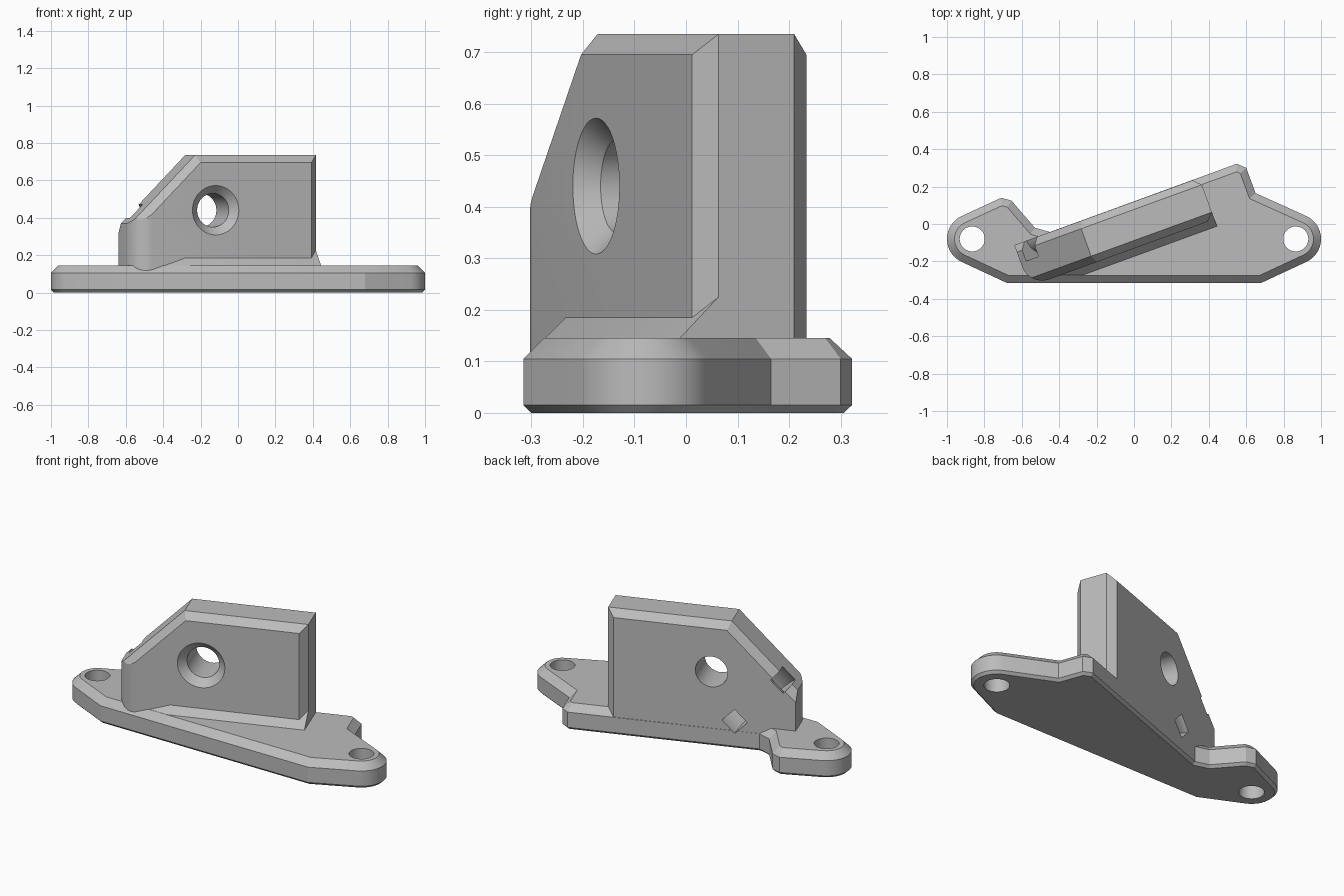
import bpy, bmesh
from math import radians, cos, sin, pi
from mathutils import Vector, Matrix

if "Cube" in bpy.data.objects:
    bpy.data.objects.remove(bpy.data.objects["Cube"], do_unlink=True)

grey = bpy.data.materials.new("plain grey")
grey.use_nodes = True
grey.diffuse_color = (0.5, 0.5, 0.5, 1)
grey.node_tree.nodes["Principled BSDF"].inputs["Base Color"].default_value = (0.5, 0.5, 0.5, 1)

TURN = Matrix.Rotation(radians(20), 4, "Z")   # wall frame: x along wall, y through it
FRONT, BACK, LEFT, END, TOP, BEV = -0.123, 0.113, -0.64, 0.413, 0.735, 0.04


def finish(name, bm, matrix=Matrix()):
    bm.transform(matrix)
    bmesh.ops.recalc_face_normals(bm, faces=bm.faces)
    mesh = bpy.data.meshes.new(name)
    bm.to_mesh(mesh)
    bm.free()
    mesh.materials.append(grey)
    ob = bpy.data.objects.new(name, mesh)
    bpy.context.collection.objects.link(ob)
    return ob


def convex(name, lo, hi, planes, matrix):
    """Box trimmed by planes (normal, distance)."""
    bm = bmesh.new()
    bmesh.ops.create_cube(bm, size=1)
    lo, hi = Vector(lo), Vector(hi)
    for v in bm.verts:
        v.co = Vector([(c + 0.5) * (b - a) + a for c, a, b in zip(v.co, lo, hi)])
    for n, d in planes:
        n = Vector(n)
        cut = bmesh.ops.bisect_plane(bm, geom=bm.verts[:] + bm.edges[:] + bm.faces[:], dist=1e-6,
                                     plane_co=n * d / n.length_squared, plane_no=n, clear_outer=True)
        edges = [e for e in cut["geom_cut"] if isinstance(e, bmesh.types.BMEdge)]
        if edges:
            bmesh.ops.holes_fill(bm, edges=[e for e in bm.edges if e.is_boundary], sides=0)
    return finish(name, bm, matrix)


def revolve(name, profile, matrix, steps=48):
    """Closed (radius, height) profile turned about z."""
    bm = bmesh.new()
    vs = [bm.verts.new((r, 0, h)) for r, h in profile]
    es = [bm.edges.new((a, b)) for a, b in zip(vs, vs[1:] + vs[:1]) if a.co.x + b.co.x > 0]
    bmesh.ops.spin(bm, geom=vs + es, axis=(0, 0, 1), cent=(0, 0, 0), angle=2 * pi, steps=steps)
    bmesh.ops.remove_doubles(bm, verts=bm.verts, dist=1e-5)
    return finish(name, bm, matrix)


def inset(points, d):
    """Mitred inward offset of an anticlockwise outline."""
    out = []
    for i, p in enumerate(points):
        a, b = (p - points[i - 1]).normalized(), (points[(i + 1) % len(points)] - p).normalized()
        na, nb = Vector((-a.y, a.x)), Vector((-b.y, b.x))
        out.append(p + (na + nb) * d / (1 + na.dot(nb)))
    return out


def cut(ob, cutters):
    bpy.context.view_layer.objects.active = ob
    for c in cutters:
        m = ob.modifiers.new("cut", "BOOLEAN")
        m.operation, m.solver, m.object = "DIFFERENCE", "EXACT", c
        bpy.ops.object.modifier_apply(modifier=m.name)


# Base plate: rounded ears, chamfered top and bottom rims
def ear(side, start):
    angles = [radians(start + 130 * i / 16) for i in range(17)]
    return [Vector((side * 0.865 + 0.135 * cos(a), -0.08 + 0.135 * sin(a))) for a in angles]


outline = ear(1, -65)
outline += [Vector(p) for p in [(0.65, 0.165), (0.6, 0.3), (0.55, 0.322), (-0.45, -0.043),
                                (-0.53, -0.02), (-0.655, 0.125), (-0.71, 0.14)]]
outline += ear(-1, 115)
outline += [Vector((-0.68, -0.315)), Vector((0.68, -0.315))]
bm = bmesh.new()
rings = [[bm.verts.new((p.x, p.y, z)) for p in inset(outline, d)]
         for d, z in [(0.015, 0), (0, 0.015), (0, 0.105), (0.04, 0.145)]]
for low, high in zip(rings, rings[1:]):
    for i in range(len(low)):
        bm.faces.new((low[i - 1], low[i], high[i], high[i - 1]))
bm.faces.new(rings[0][::-1])
bm.faces.new(rings[-1])
base = finish("base_plate", bm)

# Upright wall: sloped left shoulder, chamfered rim, rounded front left corner
shoulder = ((-0.7071, 0, 0.7071), 0.7135)
rim = [((0, 0, 1), TOP), ((1, 0, 0), END), shoulder]
planes = [shoulder]
for n, d in rim:
    for side, limit in ((-1, -FRONT), (1, BACK)):
        planes.append((Vector(n) + Vector((0, side, 0)), d + limit - BEV))
R = 0.115
for i in range(1, 12):
    a = radians(90 * i / 12)
    n = Vector((-cos(a), -sin(a), 0))
    planes.append((n, n.dot(Vector((LEFT + R, FRONT + R, 0))) + R))
wall = convex("upright_wall", (LEFT, FRONT, 0.05), (END, BACK, TOP), planes, TURN)

# Sloped foot along the front of the wall, trimmed by the plate's front chamfer
foot = convex("wall_foot", (LEFT, -0.2, 0.11), (END, FRONT + BEV, 0.24),
              [((0, -1, 1), 0.308), ((-sin(radians(20)), -cos(radians(20)), 1), 0.418)], TURN)

# Countersunk wall holes
bolts = [revolve("bolt_cutter", [(0, -0.2), (0.209, -0.2), (0.09, -0.081), (0.09, 0.2), (0, 0.2)],
                 TURN @ Matrix.Translation((u, 0, 0.44)) @ Matrix.Rotation(-pi / 2, 4, "X"))
         for u in (-0.172, 0.136)]
# Curved square tie channel through the back left of the wall
tie = revolve("tie_cutter", [(0.14, -0.05), (0.24, -0.05), (0.24, 0.05), (0.14, 0.05)],
              TURN @ Matrix.Translation((-0.435, BACK, 0.295)) @ Matrix.Diagonal((1, 0.75, 1, 1))
              @ Matrix.Rotation(pi / 4, 4, "Y"))
# Plate holes in the ears
ears = [revolve("ear_cutter", [(0, -0.1), (0.067, -0.1), (0.067, 0.3), (0, 0.3)],
                Matrix.Translation((x, -0.08, 0))) for x in (-0.865, 0.865)]

cut(wall, bolts + [tie])
cut(base, ears + [tie])
for c in bolts + ears + [tie]:
    bpy.data.objects.remove(c, do_unlink=True)

# Smooth the round parts, keep edges sharp
for ob in (base, wall, foot):
    bpy.ops.object.select_all(action="DESELECT")
    ob.select_set(True)
    bpy.context.view_layer.objects.active = ob
    bpy.ops.object.shade_smooth_by_angle(angle=radians(20))
